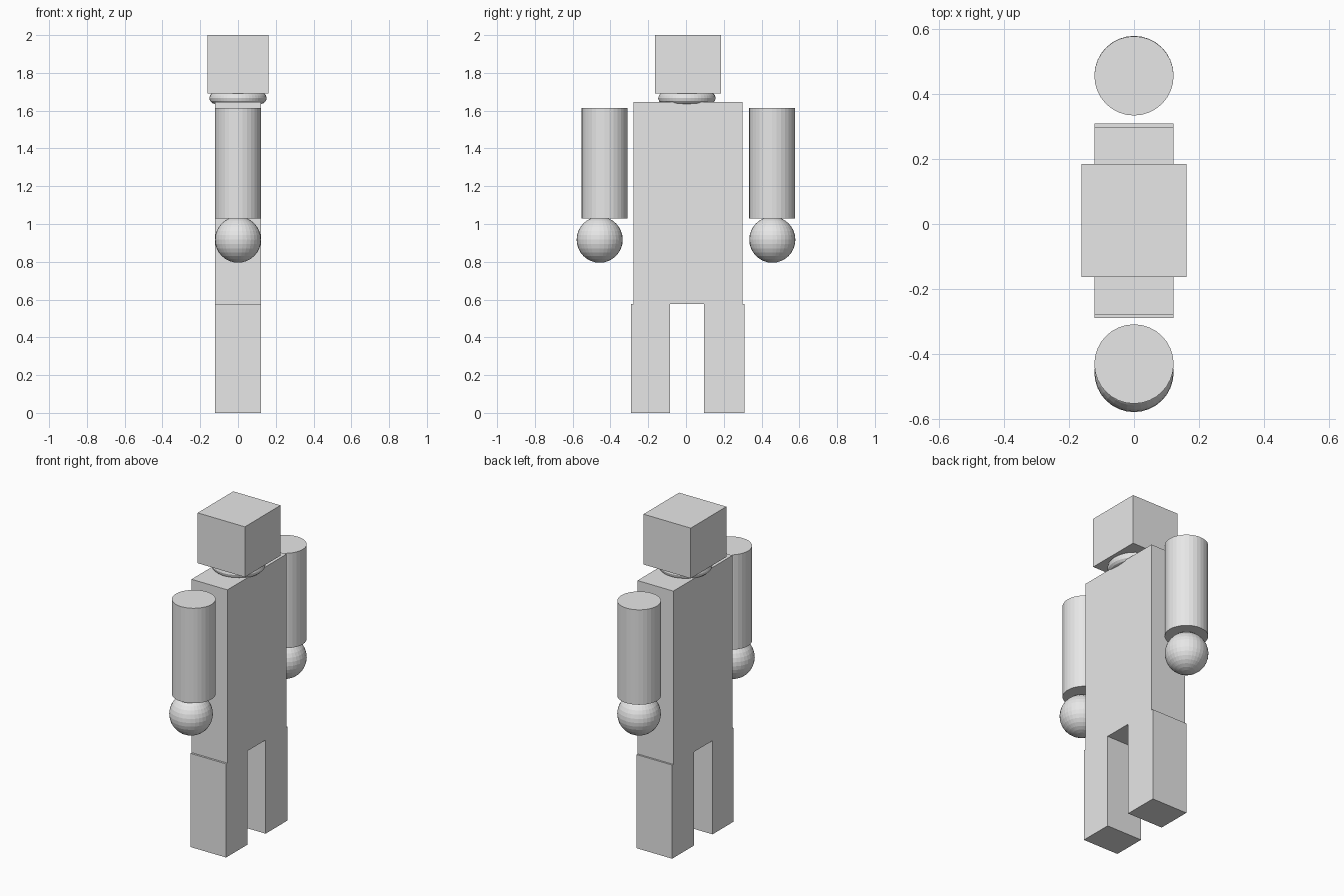
import bpy

if "Cube" in bpy.data.objects:
    bpy.data.objects.remove(bpy.data.objects["Cube"])

grey = bpy.data.materials.new("light grey")
grey.diffuse_color = (0.8, 0.8, 0.8, 1)
grey.use_nodes = True
grey.node_tree.nodes["Principled BSDF"].inputs["Base Color"].default_value = grey.diffuse_color


def finish(name):
    ob = bpy.context.object
    ob.name = name
    ob.data.materials.append(grey)
    return ob


def box(name, lo, hi):
    centre = [(a + b) / 2 for a, b in zip(lo, hi)]
    bpy.ops.mesh.primitive_cube_add(size=1, location=centre)
    ob = finish(name)
    ob.scale = [b - a for a, b in zip(lo, hi)]
    return ob


R = 0.122  # shared half-depth of the torso, legs, arms and hands

# Body and head
box("torso", (-R, -0.278, 0.577), (R, 0.298, 1.645))
box("head", (-0.161, -0.163, 1.69), (0.161, 0.184, 2.0))

# Neck ring
bpy.ops.mesh.primitive_torus_add(major_radius=R, minor_radius=0.03,
                                 major_segments=48, minor_segments=12,
                                 location=(0, 0.005, 1.666))
finish("neck_ring")

# Legs, arms and hands on each side (the sides differ slightly)
sides = [("left", -0.290, -0.084, -0.431, -0.457),
         ("right", 0.095, 0.309, 0.456, 0.457)]
for side, leg_a, leg_b, arm_y, hand_y in sides:
    box(side + "_leg", (-R, leg_a, 0), (R, leg_b, 0.577))
    bpy.ops.mesh.primitive_cylinder_add(vertices=32, radius=R, depth=0.585,
                                        location=(0, arm_y, 1.3215))
    finish(side + "_arm")
    bpy.ops.mesh.primitive_uv_sphere_add(segments=32, ring_count=16, radius=R,
                                         location=(0, hand_y, 0.917))
    finish(side + "_hand")
